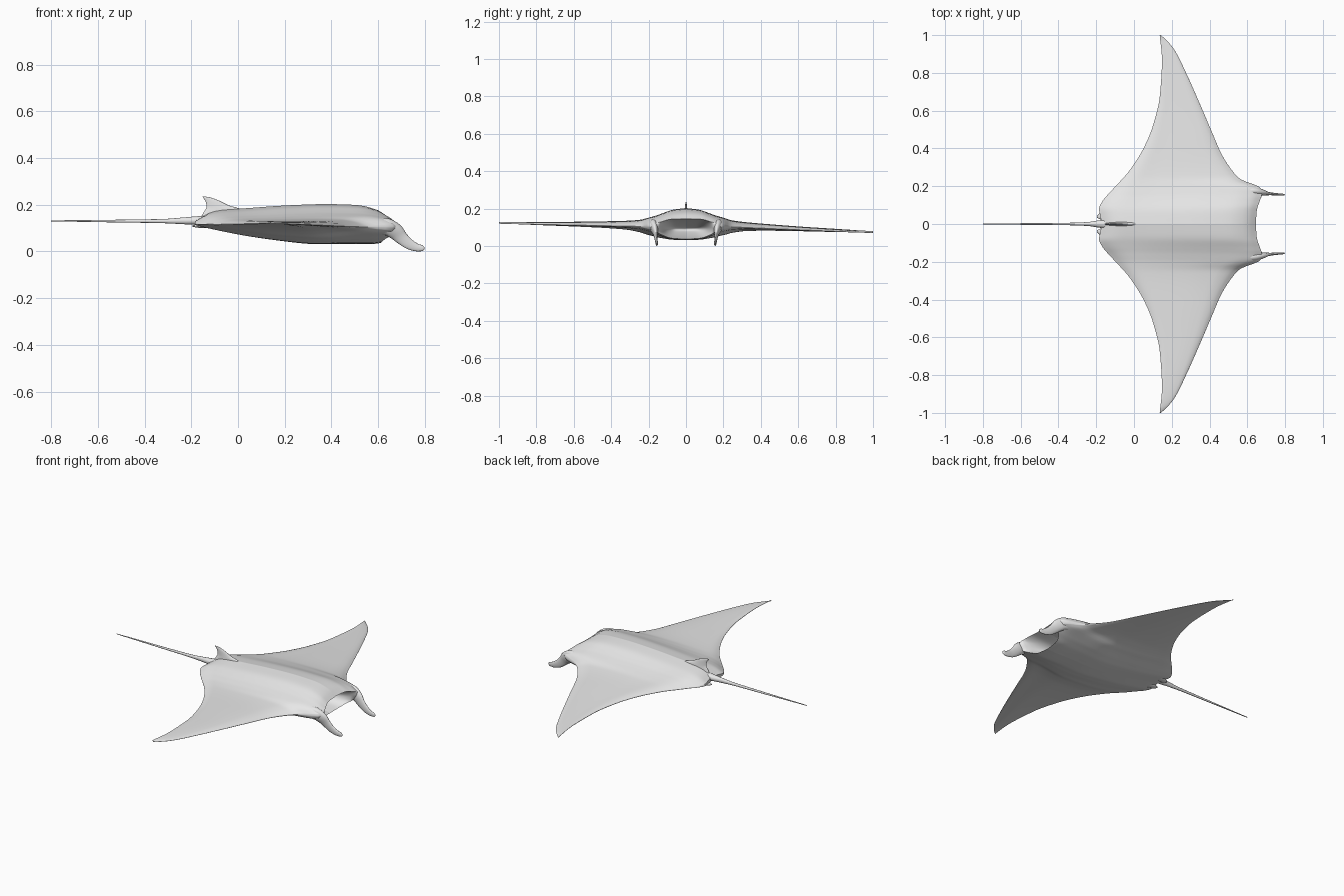
import bpy, bmesh, math
from mathutils import Vector

if "Cube" in bpy.data.objects:
    bpy.data.objects.remove(bpy.data.objects["Cube"])

grey = bpy.data.materials.new("skin_grey")
grey.diffuse_color = (0.8, 0.8, 0.8, 1)
grey.use_nodes = True
grey.node_tree.nodes["Principled BSDF"].inputs["Base Color"].default_value = grey.diffuse_color


def curve(pts, v):
    """Smooth interpolation of (position, value) pairs without overshoot."""
    if v <= pts[0][0]:
        return pts[0][1]
    if v >= pts[-1][0]:
        return pts[-1][1]
    d = [(b[1] - a[1]) / (b[0] - a[0]) for a, b in zip(pts, pts[1:])]

    def slope(i):
        if i == 0 or i == len(pts) - 1:
            return d[0] if i == 0 else d[-1]
        a, b = d[i - 1], d[i]
        return 2 * a * b / (a + b) if a * b > 0 else 0

    i = max(k for k in range(len(d)) if pts[k][0] <= v)
    h = pts[i + 1][0] - pts[i][0]
    t = (v - pts[i][0]) / h
    return ((2 * t**3 - 3 * t**2 + 1) * pts[i][1] + (3 * t**2 - 2 * t**3) * pts[i + 1][1]
            + h * (t**3 - 2 * t**2 + t) * slope(i) + h * (t**3 - t**2) * slope(i + 1))


def loft(name, rings):
    """Skin a list of equal closed rings and cap both ends."""
    bm = bmesh.new()
    vs = [[bm.verts.new(p) for p in r] for r in rings]
    n = len(rings[0])
    for a, b in zip(vs, vs[1:]):
        for i in range(n):
            j = (i + 1) % n
            bm.faces.new((a[i], a[j], b[j], b[i]))
    bm.faces.new(vs[0])
    bm.faces.new(vs[-1])
    bmesh.ops.recalc_face_normals(bm, faces=bm.faces)
    me = bpy.data.meshes.new(name)
    bm.to_mesh(me)
    bm.free()
    ob = bpy.data.objects.new(name, me)
    bpy.context.collection.objects.link(ob)
    me.materials.append(grey)
    bpy.ops.object.select_all(action='DESELECT')
    ob.select_set(True)
    bpy.context.view_layer.objects.active = ob
    bpy.ops.object.shade_smooth_by_angle(angle=math.radians(60))
    return ob


def tube(name, keys, steps=24, sides=16, level=False):
    """Elliptical sweep; keys are (x, y, z, half width in y, half depth)."""
    def at(u):
        return [curve([(i, k[c]) for i, k in enumerate(keys)], u) for c in range(5)]
    end = len(keys) - 1
    rings = []
    for s in range(steps + 1):
        u = end * s / steps
        x, y, z, ry, rn = at(u)
        a, b = at(max(0, u - 0.05)), at(min(end, u + 0.05))
        t = Vector((b[0] - a[0], 0, b[2] - a[2])).normalized()
        n = Vector((1, 0, 0)) if level else Vector((-t.z, 0, t.x))
        rings.append([Vector((x, y, z)) + n * rn * math.cos(w) + Vector((0, ry * math.sin(w), 0))
                      for w in (2 * math.pi * k / sides for k in range(sides))])
    return loft(name, rings)


# Span curves, all keyed on distance from the centreline
LEAD = [(0, .645), (.07, .65), (.12, .665), (.15, .675), (.18, .67), (.2, .65), (.215, .61), (.235, .56),
        (.27, .525), (.365, .463), (.5, .405), (.63, .35), (.8, .275), (.92, .215), (.97, .175), (1, .142)]
TRAIL = [(0, -.17), (.05, -.18), (.08, -.185), (.116, -.17), (.18, -.116), (.275, -.03), (.4, .05),
         (.52, .1), (.68, .137), (.87, .148), (1, .136)]
UPPER = [(0, .145), (.08, .143), (.13, .13), (.16, .122), (.2, .118), (.25, .109), (.4, .107), (1, .107)]
LOWER = [(0, .036), (.08, .042), (.13, .06), (.16, .075), (.2, .09), (.25, .099), (.4, .102), (1, .106)]
TOP = [(0, .06), (.06, .056), (.1, .05), (.16, .042), (.2, .034), (.25, .027), (.32, .022), (.45, .017),
       (.6, .012), (.8, .007), (1, .001)]
BOTTOM = [(0, .034), (.1, .037), (.16, .043), (.2, .042), (.25, .032), (.32, .021), (.45, .014),
          (.6, .01), (.8, .006), (1, .001)]
MOUTH = [(0, .2), (.06, .18), (.1, .12), (.13, .03), (.145, -.005), (.16, -.012), (.2, -.01),
         (.25, -.005), (.5, -.002), (1, 0)]
LIP = [(0, .035), (.1, .035), (.16, .015), (.22, 0), (1, 0)]
# Chord curves, from trailing edge to leading edge
TOP_SHAPE = [(0, 0), (.06, .45), (.12, .65), (.25, .75), (.45, .92), (.65, 1), (.83, .92), (.94, .55), (1, 0)]
LOW_SHAPE = [(0, 0), (.08, .3), (.34, .85), (.58, 1), (.82, .5), (.95, .25), (1, 0)]


def section(y):
    """Closed body section: over the back, through the mouth, along the belly."""
    a = abs(y)
    xl, xt, zu, zl = curve(LEAD, a), curve(TRAIL, a), curve(UPPER, a), curve(LOWER, a)
    th, bh, deep, lip = curve(TOP, a), curve(BOTTOM, a), curve(MOUTH, a), curve(LIP, a)
    zt = .115 + .01 * max(0, 1 - a / .2)
    edge = .001 + .012 * max(0, 1 - a / .15)
    bend = max(0, (a - .2) / .8) * (.013 if y < 0 else -.037)
    pts = []
    n = 26
    for i in range(n + 1):
        t = (1 - math.cos(math.pi * i / n)) / 2
        pts.append((xt + (xl - xt) * t, zt + edge + (zu - zt - edge) * t + th * curve(TOP_SHAPE, t)))
    for i in range(1, 14):
        s = i / 14
        b = math.sin(math.pi * s)
        pts.append((xl - lip * s - deep * b ** .7, (zu + zl) / 2 + (.5 - s) * (zu - zl) * (1 - .3 * b)))
    for i in range(n + 1):
        t = (1 + math.cos(math.pi * i / n)) / 2
        pts.append((xt + (xl - lip - xt) * t, zt - edge + (zl - zt + edge) * t - bh * curve(LOW_SHAPE, t)))
    return [(x, y, z + bend) for x, z in pts]


# Body with wings and open mouth
spans = [(i / 70) ** 1.35 for i in range(71)]
loft("body_and_wings", [section(y) for y in [-s for s in spans[:0:-1]] + spans])

# Whip tail
tube("tail", [(-.1, 0, .135, .028, .022), (-.18, 0, .132, .02, .018), (-.24, 0, .131, .011, .014),
              (-.32, 0, .13, .007, .009), (-.5, 0, .13, .005, .006), (-.8, 0, .131, .002, .002)], 30, 12)

# Dorsal fin at the tail root
tube("dorsal_fin", [(-.055, 0, .145, .013, .105), (-.06, 0, .178, .01, .08), (-.088, 0, .198, .007, .047),
                    (-.11, 0, .217, .005, .03), (-.132, 0, .23, .003, .018), (-.145, 0, .235, .001, .006)],
     level=True)

for side, tag in ((1, "left"), (-1, "right")):
    # Head lobe curling down beside the mouth
    tube("head_lobe_" + tag, [(.57, .178 * side, .11, .022, .03), (.63, .175 * side, .107, .024, .036),
                              (.67, .168 * side, .088, .018, .035), (.7, .162 * side, .058, .01, .028),
                              (.735, .159 * side, .03, .007, .022), (.77, .156 * side, .016, .006, .016),
                              (.79, .155 * side, .014, .005, .012), (.799, .155 * side, .014, .001, .004)])
    # Small pelvic fin under the tail root
    tube("pelvic_fin_" + tag, [(-.09, .045 * side, .112, .012, .006), (-.14, .045 * side, .11, .022, .009),
                               (-.175, .042 * side, .109, .018, .007), (-.197, .038 * side, .109, .004, .002)],
         14, 12)
